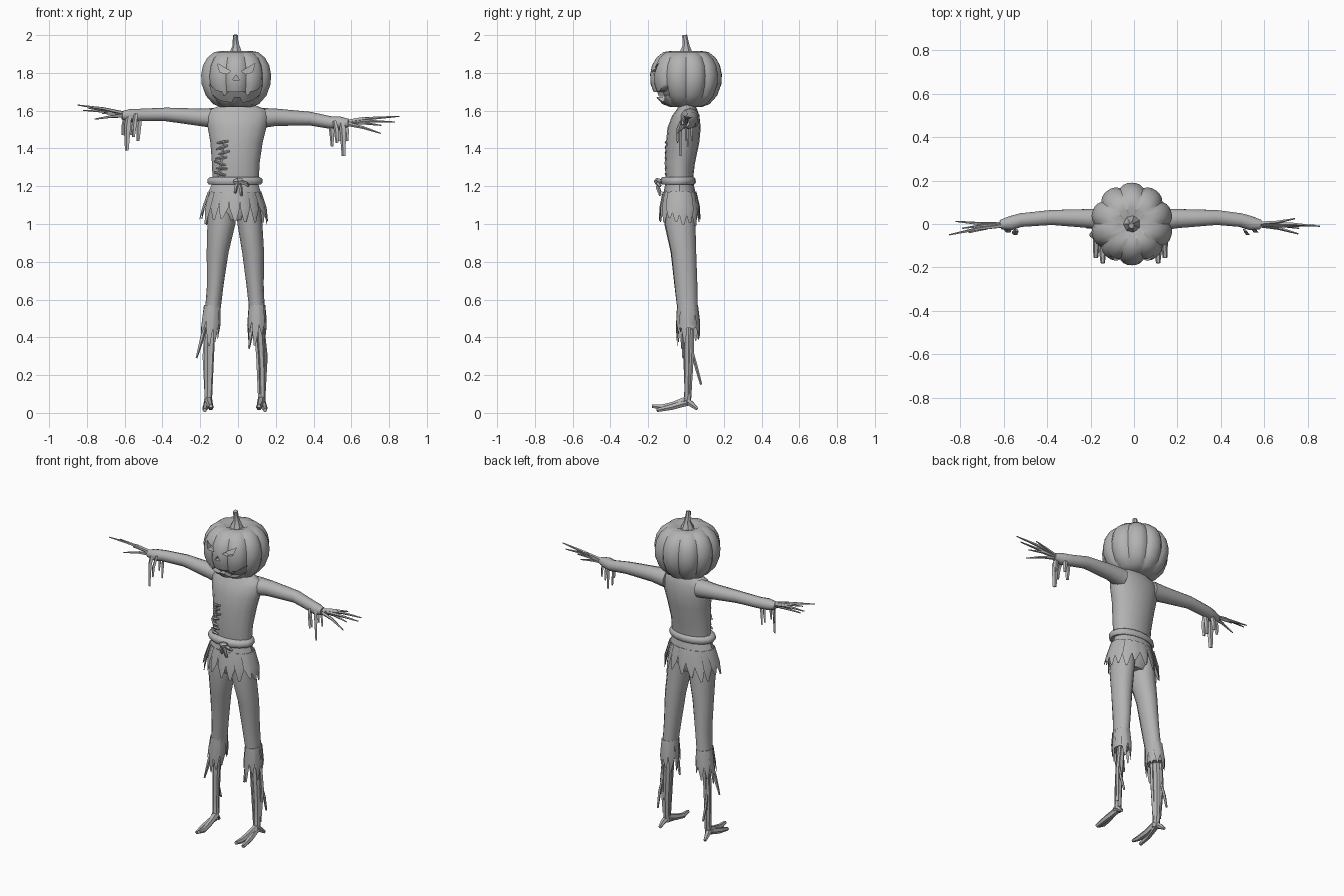
import bpy, bmesh, math, random
from mathutils import Vector
random.seed(4)

GREY = bpy.data.materials.new("plain grey")
GREY.diffuse_color = (0.45, 0.45, 0.45, 1)


def finish(name, bm, angle=40):
    bmesh.ops.recalc_face_normals(bm, faces=bm.faces)
    me = bpy.data.meshes.new(name)
    bm.to_mesh(me)
    bm.free()
    ob = bpy.data.objects.new(name, me)
    bpy.context.collection.objects.link(ob)
    me.materials.append(GREY)
    if angle:
        smooth(ob, angle)
    return ob


def smooth(ob, angle):
    bpy.ops.object.select_all(action='DESELECT')
    ob.select_set(True)
    bpy.context.view_layer.objects.active = ob
    bpy.ops.object.shade_smooth_by_angle(angle=math.radians(angle))


def skin(bm, rings):
    """Join rings of points into a closed tube with capped ends."""
    vs = [[bm.verts.new(p) for p in r] for r in rings]
    n = len(vs[0])
    for a, b in zip(vs, vs[1:]):
        for i in range(n):
            j = (i + 1) % n
            bm.faces.new((a[i], a[j], b[j], b[i]))
    bm.faces.new(vs[0][::-1])
    bm.faces.new(vs[-1])


def loft(bm, rows, n=14):
    """Stack of ellipses, each row = (z, cx, cy, rx, ry)."""
    ang = [2 * math.pi * i / n for i in range(n)]
    skin(bm, [[(cx + rx * math.cos(a), cy + ry * math.sin(a), z) for a in ang]
              for z, cx, cy, rx, ry in rows])


def tube(bm, pts, radii, n=5, face=(0, 1, 0.01), flat=1.0):
    """Tapered tube; flat < 1 squashes it along the face direction."""
    pts = [Vector(p) for p in pts]
    rings = []
    for i, p in enumerate(pts):
        t = (pts[min(i + 1, len(pts) - 1)] - pts[max(i - 1, 0)]).normalized()
        w = t.cross(Vector(face)).normalized()
        u = w.cross(t)
        rings.append([p + radii[i] * (w * math.cos(a) + u * flat * math.sin(a))
                      for a in [2 * math.pi * k / n for k in range(n)]])
    skin(bm, rings)


# Pumpkin head: ten ribs
PROFILE = [(1.62, .085), (1.635, .125), (1.68, .165), (1.74, .187), (1.79, .19),
           (1.84, .18), (1.88, .157), (1.91, .12), (1.917, .075), (1.90, .035)]
HX = -.01
N = 60
bm = bmesh.new()
rings = []
for z, r in PROFILE:
    ring = []
    for i in range(N):
        a = 2 * math.pi * i / N
        k = r * (1 - .085 * (1 - abs(math.sin(5 * a))) ** 1.5)
        ring.append((HX + k * math.cos(a), k * math.sin(a), z))
    rings.append(ring)
skin(bm, rings)
head = finish("pumpkin_head", bm, 0)


def head_radius(z):
    for (z0, r0), (z1, r1) in zip(PROFILE, PROFILE[1:]):
        if z0 <= z <= z1:
            return r0 + (r1 - r0) * (z - z0) / (z1 - z0)
    return .1


# Carved face: shallow recesses that follow the head
eye = [(.10, 1.85), (.028, 1.808), (.05, 1.795), (.085, 1.803)]
mouth = [(-.14, 1.735), (-.105, 1.705), (-.075, 1.70), (-.062, 1.675), (-.045, 1.70),
         (.045, 1.70), (.062, 1.675), (.075, 1.70), (.105, 1.705), (.14, 1.735),
         (.125, 1.685), (.085, 1.655), (.035, 1.645), (.02, 1.672), (-.01, 1.672),
         (-.025, 1.645), (-.085, 1.655), (-.125, 1.685)]
nose = [(-.018, 1.762), (.018, 1.762), (0, 1.79)]
bm = bmesh.new()
for shape in (eye, [(-x, z) for x, z in eye], nose, mouth):
    front = [(HX + x, -.35, z) for x, z in shape]
    back = [(HX + x, -math.sqrt(head_radius(z) ** 2 - x * x) + .035, z) for x, z in shape]
    skin(bm, [front, back])
bmesh.ops.triangulate(bm, faces=bm.faces)
cutter = finish("face_cutter", bm, 0)
cutter.hide_render = True
mod = head.modifiers.new("carve", 'BOOLEAN')
mod.operation, mod.solver, mod.object = 'DIFFERENCE', 'EXACT', cutter
bpy.context.view_layer.objects.active = head
bpy.ops.object.modifier_apply(modifier=mod.name)
bpy.data.objects.remove(cutter)
smooth(head, 35)

# Stem
bm = bmesh.new()
tube(bm, [(HX, 0, 1.895), (HX, 0, 1.915), (HX, 0, 1.945), (HX - .003, -.003, 1.975),
          (HX - .002, -.008, 2.0)], [.042, .032, .019, .015, .014], 7)
finish("pumpkin_stem", bm)

# Shirt body and neck
bm = bmesh.new()
loft(bm, [(1.22, -.012, -.035, .122, .07), (1.32, -.012, -.033, .126, .08),
          (1.43, -.008, -.018, .138, .088), (1.51, -.005, -.01, .155, .088),
          (1.57, -.003, -.002, .165, .073), (1.605, 0, .005, .15, .055),
          (1.625, 0, .005, .10, .045), (1.65, 0, .003, .07, .04)], 16)
finish("shirt_body", bm, 60)

# Sleeves, cuff tatters and twig hands
TWIGS = {-1: [(-.85, -.05, 1.63), (-.82, .012, 1.602), (-.76, -.04, 1.555), (-.72, 0, 1.585),
              (-.79, -.02, 1.612)],
         1: [(.855, -.01, 1.57), (.83, -.005, 1.54), (.755, -.045, 1.48), (.74, .025, 1.565),
             (.76, -.02, 1.522)]}
RAGS = [(.525, .01, 1.44, .012), (.55, -.045, 1.46, .012), (.585, -.03, 1.39, .016),
        (.56, .03, 1.47, .012), (.605, .0, 1.47, .011)]
for s, side, drop, rag_drop in ((-1, "left", .0, 0), (1, "right", .04, -.03)):
    bm = bmesh.new()
    k = -.03 if s > 0 else 0
    tube(bm, [(s * .11, .02, 1.56), (s * .20, .025, 1.565), (s * .38, .03, 1.58 - drop * .55),
              (s * (.52 + k), .018, 1.577 - drop), (s * (.57 + k), .003, 1.575 - drop),
              (s * (.615 + k), -.003, 1.575 - drop)], [.055, .046, .036, .033, .034, .022], 10)
    finish(side + "_sleeve", bm, 60)
    bm = bmesh.new()
    for x, y, z, w in RAGS:
        x = s * (x + k)
        z += rag_drop
        tube(bm, [(x - s * .01, y * .6, 1.585 - drop), (x, y, 1.52 - drop / 2), (x + s * .004, y, z)],
             [w * .9, w * 1.2, w * .7], 4, (.5, 1, 0), .5)
    finish(side + "_cuff_tatters", bm, 30)
    bm = bmesh.new()
    root = Vector((s * .55, .0, 1.575 - drop))
    for i, tip in enumerate(TWIGS[s]):
        tip = Vector(tip)
        mid = root.lerp(tip, .55) + Vector((0, .006 * (-1) ** i, .006))
        tube(bm, [root, mid, tip], [.012, .008, .003], 5, (0, .1, 1))
    finish(side + "_twig_hand", bm, 30)

# Trousers: hips and two legs
bm = bmesh.new()
loft(bm, [(1.23, -.015, -.035, .117, .07), (1.15, -.018, -.033, .13, .08),
          (1.07, -.018, -.033, .13, .082), (1.02, -.015, -.03, .09, .06)])
loft(bm, [(1.12, -.085, -.033, .07, .075), (1.0, -.088, -.033, .074, .082),
          (.85, -.108, -.015, .058, .066), (.68, -.12, -.002, .044, .06),
          (.55, -.133, .008, .041, .054), (.45, -.145, .012, .043, .052)], 12)
loft(bm, [(1.12, .05, -.03, .065, .075), (1.0, .063, -.03, .066, .08),
          (.85, .08, -.012, .058, .066), (.68, .09, 0, .046, .06),
          (.55, .10, .008, .041, .054), (.45, .107, .012, .043, .052)], 12)
finish("trousers", bm, 60)

# Ragged hems: pointed strips hung around an ellipse


def ragged(bm, count, top, bottom, width, tips, split=0):
    for i in range(count):
        a = 2 * math.pi * (i + .5) / count
        c, s = math.cos(a), math.sin(a)
        zt, tx, ty, trx, try_ = top
        zb, bx, by, brx, bry = bottom
        p = Vector((tx + trx * c, ty + try_ * s, zt))
        q = Vector((bx + brx * c, by + bry * s, zb + random.uniform(0, tips)))
        m = p.lerp(q, .55) + Vector((c, s, 0)) * .004
        q.x += random.uniform(-.01, .01)
        tube(bm, [p, m, q], [width, width * 1.05, width * .25], 4, (c, s, 0), .25)


bm = bmesh.new()
loft(bm, [(1.225, -.015, -.035, .118, .072), (1.17, -.018, -.034, .138, .084),
          (1.11, -.018, -.033, .155, .094)], 16)
ragged(bm, 18, (1.17, -.018, -.034, .137, .083), (.985, -.018, -.033, .182, .108), .026, .05)
finish("shirt_hem_tatters", bm, 30)
for side, x in (("left", -.143), ("right", .106)):
    bm = bmesh.new()
    ragged(bm, 9, (.57, x * .95, .008, .04, .052), (.35, x - .005, .013, .046, .06), .018, .09)
    finish(side + "_trouser_tatters", bm, 30)

# Rope belt with knot
bm = bmesh.new()
outer = [(1.208, .137, .086), (1.22, .147, .094), (1.238, .145, .093), (1.25, .13, .082)]
loft(bm, [(z, -.016, -.042, rx, ry) for z, rx, ry in outer], 16)
finish("rope_belt", bm, 50)
bm = bmesh.new()
tube(bm, [(-.02, -.14, 1.222), (0, -.15, 1.225), (.025, -.143, 1.23)], [.012, .02, .012], 6, (0, .1, 1))
for x, z in ((-.015, 1.165), (.018, 1.15), (.055, 1.20)):
    tube(bm, [(.002, -.145, 1.225), (x * .8, -.148, (z + 1.225) / 2), (x, -.135, z)],
         [.010, .011, .007], 5)
finish("belt_knot", bm, 40)

# Stitched seam on the shirt front
bm = bmesh.new()
for i in range(7):
    z = 1.265 + i * .028
    x = -.095 + .008 * math.sin(i * 2) + i * .003
    tilt = random.uniform(-.012, .012)
    y = -.098 - .0 * i
    tube(bm, [(x - .028, y + .018, z - tilt), (x, y - .008, z), (x + .03, y - .004, z + tilt)],
         [.006, .008, .006], 5, (0, .1, 1))
tube(bm, [(-.10, -.093, 1.25), (-.09, -.095, 1.34), (-.075, -.098, 1.44)], [.008, .009, .004], 5)
finish("shirt_stitches", bm, 40)

# Stick legs and branching feet
for s, side, top, x in ((-1, "left", -.145, -.158), (1, "right", .105, .125)):
    bm = bmesh.new()
    tube(bm, [(top, .012, .56), (top + s * .01, .014, .38), (x, .012, .2), (x, .01, .09), (x, .0, .045)],
         [.022, .024, .021, .02, .022], 7)
    tube(bm, [(top + s * .02, .035, .5), (x + s * .02, .03, .3), (x + s * .012, .02, .1)],
         [.01, .012, .009], 5)
    tube(bm, [(top - s * .018, .0, .5), (x - s * .02, -.004, .3), (x - s * .012, .002, .08)],
         [.01, .011, .009], 5)
    # Toes and heel
    tube(bm, [(x, .01, .07), (x - s * .008, -.07, .042), (x - s * .014, -.13, .03),
              (x - s * .014, -.18, .036)], [.022, .018, .016, .01], 6, (0, .1, 1))
    tube(bm, [(x, .005, .055), (x + s * .014, -.08, .03), (x + s * .018, -.155, .014)],
         [.02, .017, .011], 6, (0, .1, 1))
    tube(bm, [(x, -.005, .07), (x + s * .01, .03, .045), (x + s * .014, .06, .02)],
         [.02, .016, .009], 6, (0, .1, 1))
    # Stray splinter
    tube(bm, [(x + s * .01, .03, .34), (x + s * .018, .055, .24), (x + s * .014, .08, .15)],
         [.006, .009, .006], 5)
    finish(side + "_stick_leg", bm, 40)
bm = bmesh.new()
tube(bm, [(-.165, 0, .5), (-.19, -.01, .4), (-.22, -.015, .29)], [.01, .012, .005], 5)
tube(bm, [(.085, -.01, .5), (.07, -.02, .42), (.057, -.02, .34)], [.01, .011, .006], 5)
finish("loose_straw", bm, 30)
